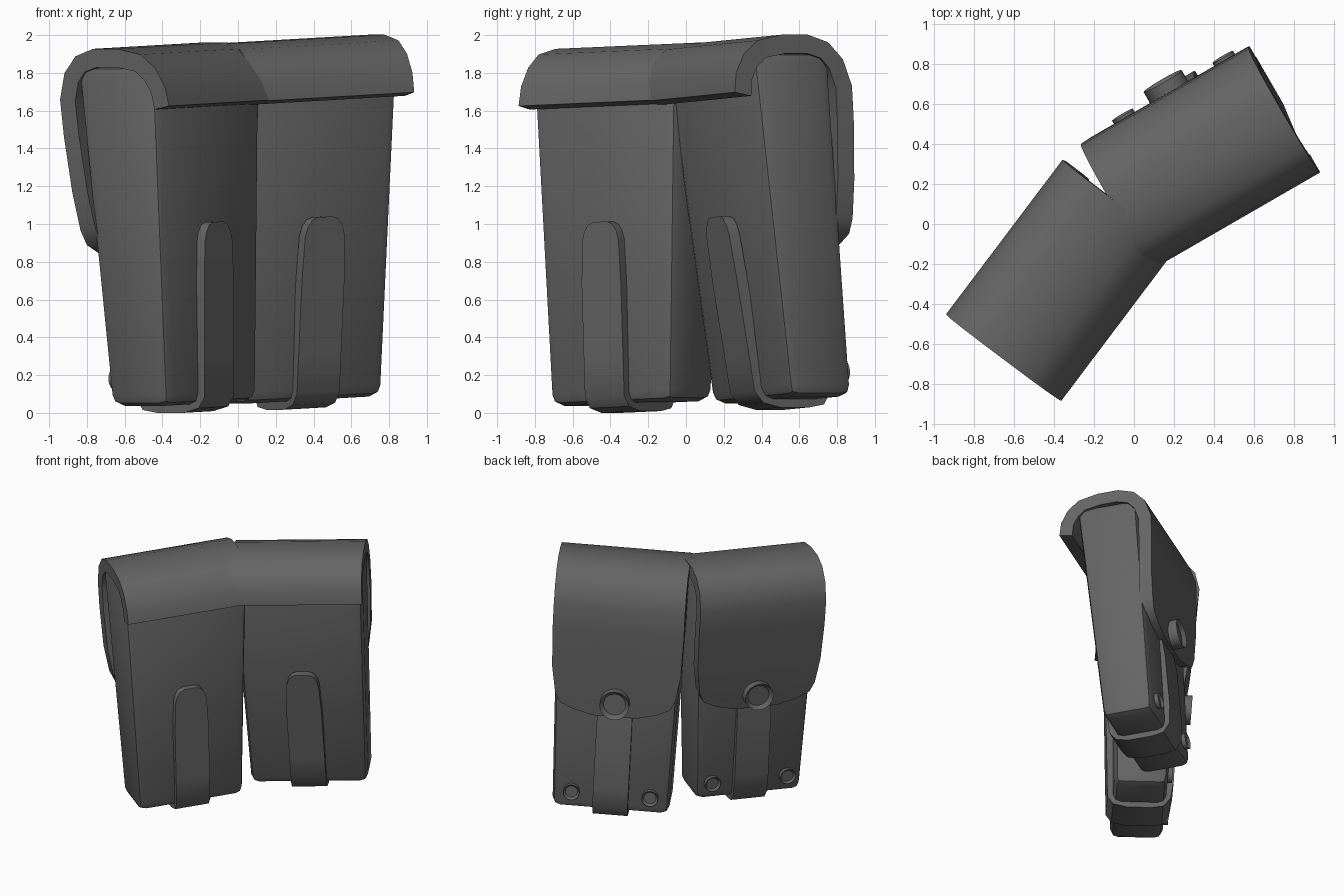
import bpy, bmesh, math
from mathutils import Matrix, Vector

if "Cube" in bpy.data.objects:
    bpy.data.objects.remove(bpy.data.objects["Cube"])

leather = bpy.data.materials.new("dark_leather")
leather.diffuse_color = (0.13, 0.13, 0.13, 1)
leather.use_nodes = True
leather.node_tree.nodes["Principled BSDF"].inputs["Base Color"].default_value = leather.diffuse_color


def finish(name, bm, frame, thickness=0.0):
    """Turn a bmesh into a named object, placed in a pouch frame."""
    mesh = bpy.data.meshes.new(name)
    bm.to_mesh(mesh)
    bm.free()
    mesh.materials.append(leather)
    obj = bpy.data.objects.new(name, mesh)
    bpy.context.collection.objects.link(obj)
    bpy.context.view_layer.objects.active = obj
    for o in bpy.context.selected_objects:
        o.select_set(False)
    obj.select_set(True)
    if thickness:
        mod = obj.modifiers.new("thickness", 'SOLIDIFY')
        mod.thickness = thickness
        mod.offset = -1
        bpy.ops.object.modifier_apply(modifier=mod.name)
    obj.data.transform(frame)
    bpy.ops.object.shade_smooth_by_angle(angle=math.radians(40))
    return obj


def ribbon(name, path, thickness, frame):
    """Leather band along (depth, height, half width) rows."""
    bm = bmesh.new()
    rows = [[bm.verts.new((s * w, y, z)) for s in (-1, 1)] for y, z, w in path]
    for a, b in zip(rows, rows[1:]):
        bm.faces.new((a[0], a[1], b[1], b[0]))
    return finish(name, bm, frame, thickness)


def stud(name, x, y, z, radius, depth, frame):
    """Round stud facing +y with a recessed centre."""
    bm = bmesh.new()
    place = Matrix.Translation((x, y, z)) @ Matrix.Rotation(-math.pi / 2, 4, 'X')
    bmesh.ops.create_cone(bm, cap_ends=True, segments=16, radius1=radius,
                          radius2=radius, depth=depth, matrix=place)
    bm.normal_update()
    cap = max(bm.faces, key=lambda f: f.calc_center_median().y)
    bmesh.ops.inset_region(bm, faces=[cap], thickness=radius * 0.25, depth=0)
    bmesh.ops.translate(bm, verts=cap.verts, vec=(0, -depth * 0.35, 0))
    return finish(name, bm, frame)


def body(name, back, foot, frame):
    """Tapered box with chamfered, rounded edges."""
    bm = bmesh.new()
    bmesh.ops.create_cube(bm, size=2)
    for v in bm.verts:
        top, front = v.co.z > 0, v.co.y > 0
        v.co.x *= 0.48 if top else foot
        v.co.y = (0.61 if front else back) if top else (0.585 if front else 0.20)
        v.co.z = 1.88 if top else 0.06
    bmesh.ops.bevel(bm, geom=bm.edges[:], offset=0.06, offset_type='OFFSET',
                    segments=2, profile=0.5, affect='EDGES')
    return finish(name, bm, frame)


# Lid wraps from the short rear lip, over the top, to the long rounded flap
LID = [(0.00, 1.665, .485), (0.02, 1.77, .485), (0.08, 1.87, .485), (0.17, 1.94, .485),
       (0.32, 1.97, .485), (0.48, 1.97, .485), (0.60, 1.93, .485), (0.68, 1.84, .485),
       (0.72, 1.70, .485), (0.71, 1.50, .485), (0.685, 1.20, .475), (0.67, 1.00, .445),
       (0.66, 0.92, .41), (0.655, 0.87, .31), (0.65, 0.83, .16)]
# Strap runs from under the flap, round the bottom, up the rear to a rounded tip
STRAP = [(0.60, 1.00, .13), (0.63, 0.70, .13), (0.635, 0.25, .13), (0.62, 0.10, .13),
         (0.57, 0.03, .13), (0.48, 0.015, .13), (0.30, 0.015, .13), (0.20, 0.04, .13),
         (0.155, 0.10, .13), (0.14, 0.30, .13), (0.11, 0.70, .13), (0.095, 0.93, .12),
         (0.092, 0.98, .105), (0.09, 1.015, .08), (0.09, 1.03, .045)]


def pouch(side, corner, centre, angle, lean, skew, slope, height, lift, back, foot):
    """One pouch in a slightly sheared local frame: x width, y depth, z up."""
    c, s = math.cos(angle), math.sin(angle)
    turn = Matrix(((c, -s, 0, 0), (s, c, 0, 0), (0, 0, 1, 0), (0, 0, 0, 1)))
    shear = Matrix(((1, 0, -skew, skew * 1.7), (0, 1, -lean, lean * 1.7),
                    (slope, 0, height, lift), (0, 0, 0, 1)))
    origin = Vector((corner[0] + centre * c, corner[1] + centre * s, 0))
    frame = Matrix.Translation(origin) @ turn @ shear
    body(side + "_pouch_body", back, foot, frame)
    ribbon(side + "_lid_flap", LID, 0.10, frame)
    ribbon(side + "_strap", STRAP, 0.065, frame)
    stud(side + "_flap_button", 0, 0.69, 0.95, 0.11, 0.08, frame)
    for x, end in ((-0.29, "a"), (0.29, "b")):
        stud(side + "_rivet_" + end, x, 0.595, 0.20, 0.06, 0.05, frame)


pouch("left", (-0.37, -0.89), 0.49, math.radians(53),
      -0.06, 0.025, 0.035, 0.992, -0.010, 0.09, 0.405)
pouch("right", (0.145, -0.20), 0.425, math.radians(30),
      0.086, 0.042, 0.05, 1.0, 0.008, 0.14, 0.43)
